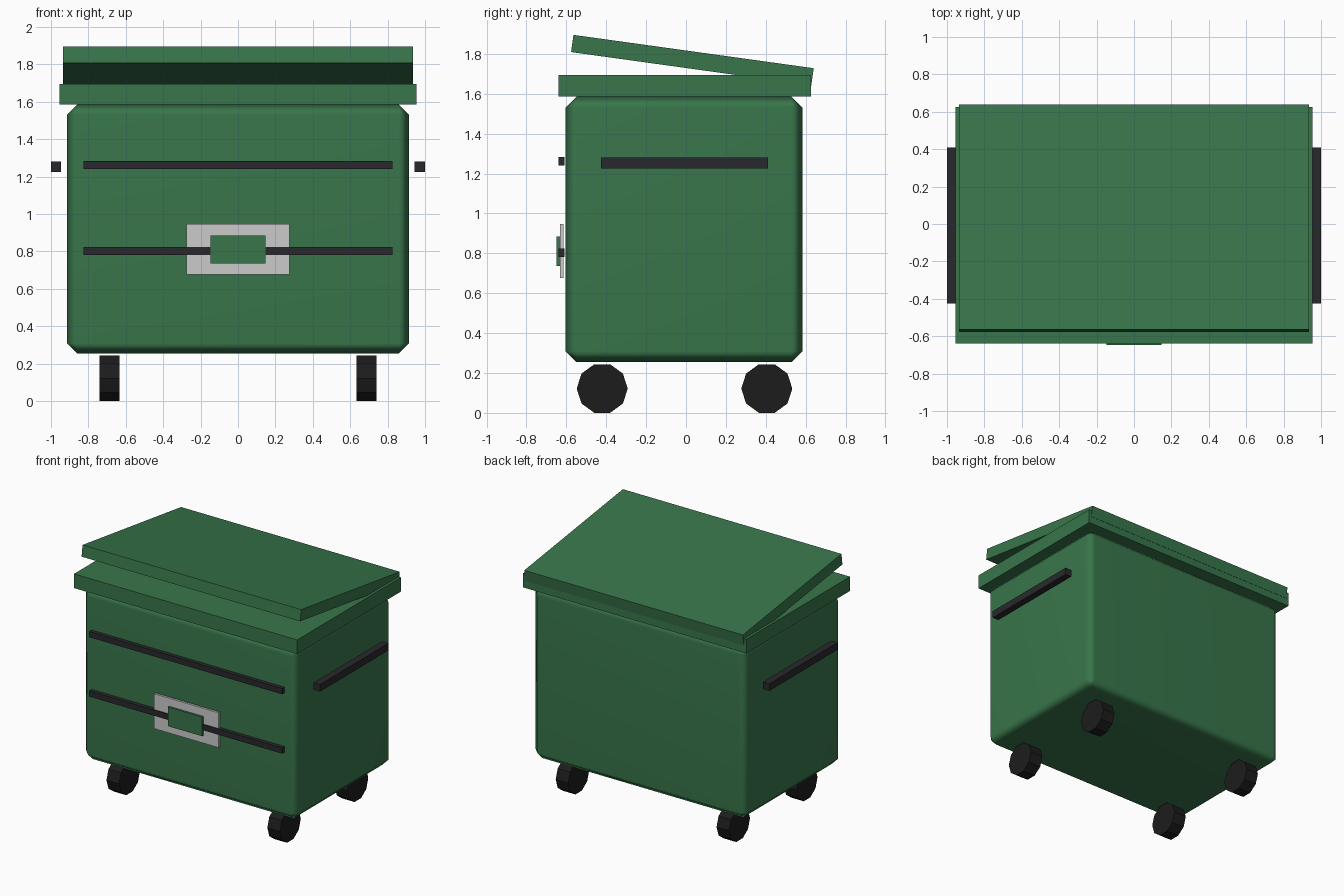
import bpy, math
from mathutils import Matrix

if "Cube" in bpy.data.objects:
    bpy.data.objects.remove(bpy.data.objects["Cube"])


def material(name, rgb):
    m = bpy.data.materials.new(name)
    m.diffuse_color = (*rgb, 1)
    m.use_nodes = True
    m.node_tree.nodes["Principled BSDF"].inputs["Base Color"].default_value = m.diffuse_color
    return m


GREEN = material("green_paint", (0.04, 0.18, 0.07))
DARK = material("dark_metal", (0.022, 0.022, 0.026))
RUBBER = material("rubber", (0.012, 0.012, 0.012))


def box(name, x, y, z, mat=None):
    """Axis-aligned box from (min, max) ranges."""
    bpy.ops.mesh.primitive_cube_add(size=1, location=[sum(r) / 2 for r in (x, y, z)])
    ob = bpy.context.object
    ob.name = name
    ob.data.transform(Matrix.Diagonal([r[1] - r[0] for r in (x, y, z)] + [1]))
    if mat:
        ob.data.materials.append(mat)
    return ob


# Bin body with chamfered edges, shaded smooth across the chamfers
body = box("body", (-0.915, 0.915), (-0.605, 0.585), (0.255, 1.585), GREEN)
bevel = body.modifiers.new("chamfer", 'BEVEL')
bevel.width = 0.055
bevel.segments = 1
bpy.ops.object.modifier_apply(modifier="chamfer")
bpy.ops.object.shade_smooth_by_angle(angle=math.radians(60))
body.modifiers.new("face_normals", 'WEIGHTED_NORMAL')

# Rim and tilted lid
box("rim", (-0.955, 0.955), (-0.64, 0.626), (1.585, 1.695), GREEN)
lid = box("lid", (-0.935, 0.935), (-0.576, 0.64), (1.725, 1.812), GREEN)
lid.rotation_euler.x = math.radians(-7.9)

# Front bars, latch plate and latch
for name, z in (("upper_bar", 1.262), ("lower_bar", 0.803)):
    box(name, (-0.825, 0.825), (-0.64, -0.61), (z - 0.022, z + 0.022), DARK)
box("latch_plate", (-0.275, 0.275), (-0.632, -0.615), (0.677, 0.947))
box("latch", (-0.147, 0.147), (-0.648, -0.632), (0.737, 0.885), GREEN)

# Side handles and wheels
for side, s in (("left", -1), ("right", 1)):
    box(f"{side}_handle", sorted((s * 0.945, s)), (-0.425, 0.41), (1.225, 1.28), DARK)
    for end, y in (("front", -0.42), ("back", 0.405)):
        bpy.ops.mesh.primitive_cylinder_add(vertices=10, radius=0.128, depth=0.107,
                                            location=(s * 0.688, y, 0.122),
                                            rotation=(0, math.pi / 2, 0))
        wheel = bpy.context.object
        wheel.name = f"{side}_{end}_wheel"
        wheel.data.materials.append(RUBBER)
